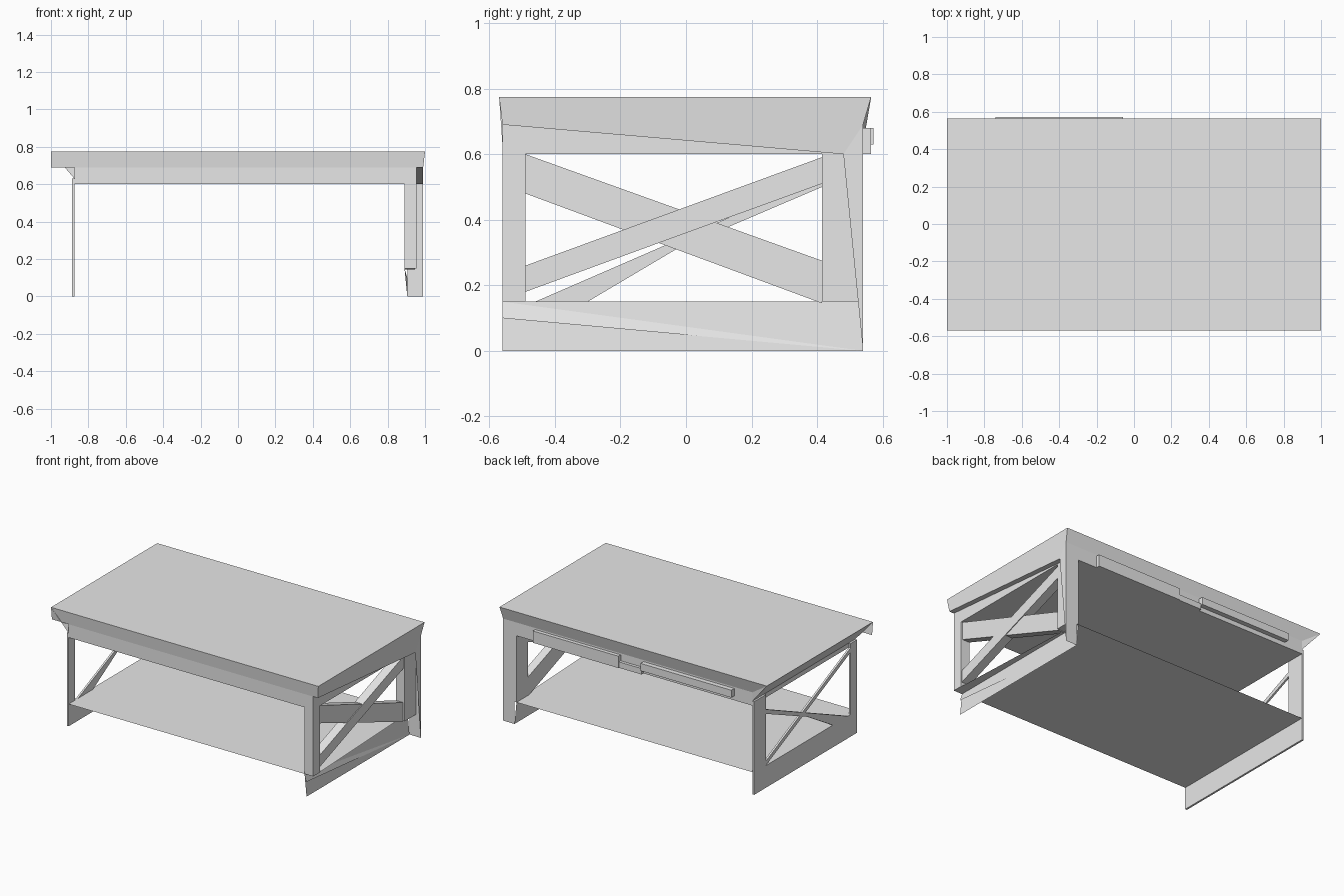
import bpy
import bmesh

cube = bpy.data.objects.get("Cube")
if cube:
    bpy.data.objects.remove(cube, do_unlink=True)

grey = bpy.data.materials.new("plain_grey")
grey.use_nodes = True
grey.diffuse_color = (0.8, 0.8, 0.8, 1)
grey.node_tree.nodes["Principled BSDF"].inputs["Base Color"].default_value = (0.8, 0.8, 0.8, 1)

TOP, LIP, APRON, SHELF = 0.775, 0.69, 0.6, 0.15
FRONT, BACK = -0.56, 0.54
LEFT_IN, LEFT_OUT, LEFT_EDGE = 0.89, 0.955, 0.99
RIGHT_IN, RIGHT_OUT = -0.875, -0.888


def finish(name, bm):
    mesh = bpy.data.meshes.new(name)
    bm.to_mesh(mesh)
    bm.free()
    mesh.materials.append(grey)
    obj = bpy.data.objects.new(name, mesh)
    bpy.context.collection.objects.link(obj)
    return obj


def sheets(name, *polygons):
    """Thin flat faces, one per polygon."""
    bm = bmesh.new()
    for poly in polygons:
        bm.faces.new([bm.verts.new(p) for p in poly])
    bmesh.ops.remove_doubles(bm, verts=bm.verts[:], dist=0.0005)
    return finish(name, bm)


def panel(name, x0, x1, profile):
    """Side-view (y, z) outline extruded from x0 to x1."""
    bm = bmesh.new()
    face = bm.faces.new([bm.verts.new((x0, y, z)) for y, z in profile])
    new = bmesh.ops.extrude_face_region(bm, geom=[face])["geom"]
    verts = [v for v in new if isinstance(v, bmesh.types.BMVert)]
    bmesh.ops.translate(bm, verts=verts, vec=(x1 - x0, 0, 0))
    bmesh.ops.recalc_face_normals(bm, faces=bm.faces[:])
    return finish(name, bm)


def rect(y0, y1, z0, z1):
    return [(y0, z0), (y1, z0), (y1, z1), (y0, z1)]


# Table top with a flared edge
fr, fl = (-1, -0.57, TOP), (1, -0.57, TOP)
br, bl = (-1, 0.565, TOP), (1, 0.565, TOP)
lip_fr, lip_fl = (-1, FRONT, LIP), (LEFT_EDGE, FRONT, LIP)
lip_br, lip_bl = (RIGHT_IN, BACK, LIP), (LEFT_EDGE, BACK, LIP)
low_back = (LEFT_EDGE, 0.48, APRON)
sheets("table_top",
       (fr, fl, bl, br),
       (fr, lip_fr, lip_fl, fl),
       (br, bl, lip_bl, lip_br),
       (fl, lip_fl, low_back, lip_bl, bl))

# Sloping underside of the right end
sheets("right_end_slope",
       (fr, br, (RIGHT_IN, BACK, 0.63), (RIGHT_IN, FRONT, 0.63)),
       (br, lip_br, (RIGHT_IN, BACK, 0.63)))

# Apron box under the top, and the sloped underside of the left overhang
panel("apron", RIGHT_IN, LEFT_IN, rect(FRONT, BACK, APRON, LIP))
panel("left_apron", LEFT_IN, LEFT_OUT, rect(FRONT, BACK, APRON, LIP))
sheets("left_overhang",
       (lip_fl, low_back, (LEFT_OUT, 0.48, APRON), (LEFT_OUT, FRONT, LIP)))

# Lower shelf
sheets("shelf", ((RIGHT_IN, FRONT, SHELF), (LEFT_IN, FRONT, SHELF),
                 (LEFT_IN, BACK, SHELF), (RIGHT_IN, BACK, SHELF)))

# Left end: posts
panel("left_front_post", LEFT_IN, LEFT_OUT, rect(FRONT, -0.49, SHELF, APRON))
panel("left_back_post", LEFT_IN, LEFT_OUT, rect(0.415, BACK, SHELF, APRON))
sheets("left_back_corner",
       ((LEFT_IN, BACK, LIP), (LEFT_IN, BACK, SHELF), (0.905, BACK, SHELF),
        (0.905, BACK, 0), (LEFT_EDGE, BACK, 0), lip_bl),
       (low_back, lip_bl, (LEFT_EDGE, BACK, 0)))

# Left end: bottom rail with a slanted ledge
sheets("left_rail",
       ((LEFT_IN, FRONT, SHELF), (0.905, FRONT, 0), (0.905, BACK, 0), (LEFT_IN, BACK, SHELF)),
       ((LEFT_IN, FRONT, SHELF), (0.905, FRONT, 0.1), (0.905, BACK, 0)),
       ((LEFT_IN, FRONT, SHELF), (LEFT_OUT, FRONT, SHELF), (0.905, BACK, SHELF), (LEFT_IN, BACK, SHELF)))

# Left end: crossed braces
panel("left_falling_brace", LEFT_IN, 0.945,
      [(-0.49, 0.6), (0.415, 0.275), (0.415, 0.145), (-0.49, 0.48)])
panel("left_rising_brace", LEFT_IN, 0.95,
      [(-0.49, 0.26), (0.44, 0.6), (0.415, 0.51), (-0.04, 0.345), (-0.49, 0.18)])

# Right end: thin frame with slim braces
for name, outline in (
        ("right_rail", rect(FRONT, BACK, 0, SHELF)),
        ("right_front_post", rect(FRONT, -0.49, SHELF, 0.63)),
        ("right_back_post", rect(0.415, BACK, SHELF, 0.63)),
        ("right_rising_brace", [(-0.46, 0.15), (-0.3, 0.15), (-0.03, 0.31), (0.415, 0.5), (0.415, 0.53)]),
        ("right_falling_brace", [(-0.49, 0.6), (0.415, 0.18), (0.415, 0.15), (-0.49, 0.57)])):
    panel(name, RIGHT_OUT, RIGHT_IN, outline)

# Drawer fronts on the back
panel("left_drawer", 0.11, 0.75, rect(BACK, 0.565, APRON, 0.68))
panel("right_drawer", -0.74, -0.06, rect(BACK, 0.572, 0.63, 0.68))
panel("drawer_divider", -0.06, 0.11, rect(BACK, 0.56, APRON, 0.64))
